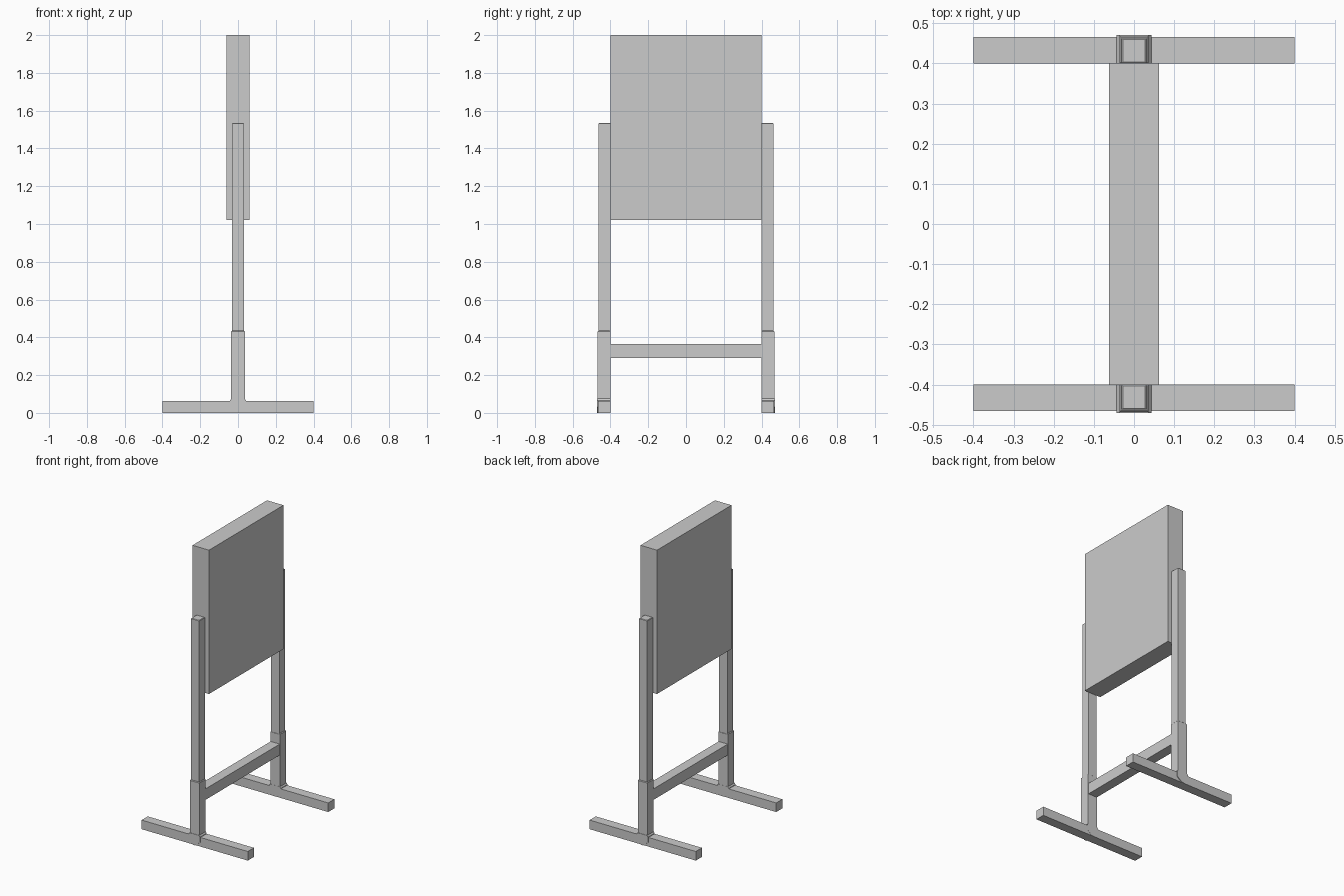
import bpy, bmesh

if "Cube" in bpy.data.objects:
    bpy.data.objects.remove(bpy.data.objects["Cube"])


def make_object(name, bm, mirrored):
    bmesh.ops.recalc_face_normals(bm, faces=bm.faces)
    mesh = bpy.data.meshes.new(name)
    bm.to_mesh(mesh)
    bm.free()
    obj = bpy.data.objects.new(name, mesh)
    bpy.context.collection.objects.link(obj)
    if mirrored:
        mod = obj.modifiers.new("mirror_sides", 'MIRROR')
        mod.use_axis = (False, True, False)
        mod.use_mirror_merge = False
    return obj


def box(name, x, y, z, mirrored=False, cap=0.0):
    """Box from (min, max) ranges; cap chamfers the top rim."""
    bm = bmesh.new()
    bmesh.ops.create_cube(bm, size=1)
    for v in bm.verts:
        v.co = [r[0] + (c + 0.5) * (r[1] - r[0]) for r, c in zip((x, y, z), v.co)]
    if cap:
        rim = [e for e in bm.edges if all(v.co.z > z[1] - 1e-5 for v in e.verts)]
        bmesh.ops.bevel(bm, geom=rim, offset=cap, segments=1, affect='EDGES')
    return make_object(name, bm, mirrored)


def plate(name, profile, y, mirrored=False):
    """Extrude a front-view (x, z) profile along y."""
    bm = bmesh.new()
    face = bm.faces.new([bm.verts.new((px, y[0], pz)) for px, pz in profile])
    ext = bmesh.ops.extrude_face_region(bm, geom=[face])
    for g in ext["geom"]:
        if isinstance(g, bmesh.types.BMVert):
            g.co.y = y[1]
    return make_object(name, bm, mirrored)


# Thick board between the posts
box("board_panel", (-0.062, 0.062), (-0.401, 0.401), (1.02, 2.0))

# Crossbar joining the two lower sleeves
box("crossbar", (-0.034, 0.034), (-0.402, 0.402), (0.29, 0.365))

# Posts, sleeves and feet, mirrored front to back
box("post", (-0.031, 0.031), (0.401, 0.462), (0.40, 1.535), True, 0.003)
box("post_sleeve", (-0.036, 0.036), (0.400, 0.468), (0.03, 0.435), True, 0.004)
box("foot", (-0.40, 0.40), (0.400, 0.466), (0.0, 0.062), True)

# Flared bracket wrapping each foot under the sleeve
half = [(0.008, 0.0), (0.043, 0.03), (0.043, 0.066), (0.036, 0.075)]
plate("foot_bracket", half + [(-px, pz) for px, pz in reversed(half)],
      (0.399, 0.471), True)
